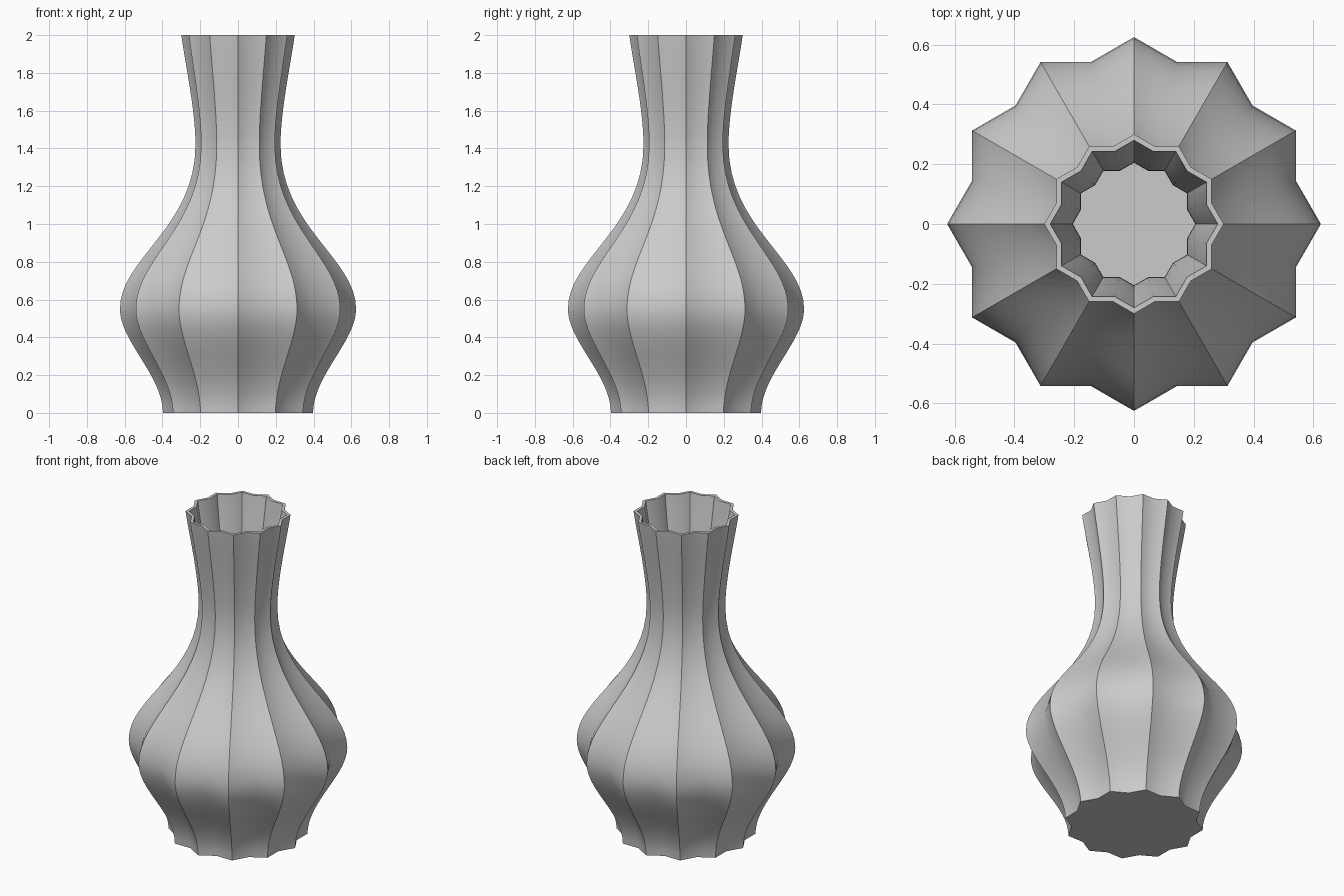
import bpy, bmesh, math
from mathutils import Vector
from mathutils.geometry import interpolate_bezier

cube = bpy.data.objects.get("Cube")
if cube:
    bpy.data.objects.remove(cube, do_unlink=True)

POINTS = 12
WALL = 0.02
VALLEY = math.cos(math.radians(30)) / math.cos(math.radians(15))

# Single clay colour
clay = bpy.data.materials.new("grey_clay")
clay.use_nodes = True
colour = (0.6, 0.6, 0.6, 1)
clay.diffuse_color = colour
clay.node_tree.nodes["Principled BSDF"].inputs["Base Color"].default_value = colour

# Profile as (ridge radius, height): foot, belly, neck, lip
CURVES = [
    ((0.397, 0), (0.40, 0.2), (0.625, 0.38), (0.625, 0.55)),
    ((0.625, 0.55), (0.625, 0.82), (0.225, 0.98), (0.225, 1.42)),
    ((0.225, 1.42), (0.225, 1.6), (0.28, 1.85), (0.30, 2)),
]
outer = []
for a, h1, h2, b in CURVES:
    pts = interpolate_bezier(*[Vector((*p, 0)) for p in (a, h1, h2, b)], 17)
    outer += [(p.x, p.y) for p in pts[(1 if outer else 0):]]

# Inner wall follows the outer one down to the floor
inner = [(r - WALL, z) for r, z in reversed(outer) if z > WALL * 1.5]
inner.append((outer[0][0] - WALL, WALL))

bm = bmesh.new()


def star_ring(radius, z):
    ring = []
    for i in range(POINTS * 2):
        r = radius * (VALLEY if i % 2 else 1)
        a = math.pi * i / POINTS
        ring.append(bm.verts.new((r * math.cos(a), r * math.sin(a), z)))
    return ring


# Walls, lip, base and floor
rings = [star_ring(r, z) for r, z in outer + inner]
for low, high in zip(rings, rings[1:]):
    for i in range(POINTS * 2):
        j = (i + 1) % (POINTS * 2)
        bm.faces.new((low[i], low[j], high[j], high[i]))
bm.faces.new(rings[0][::-1])
bm.faces.new(rings[-1])

mesh = bpy.data.meshes.new("fluted_vase")
bm.to_mesh(mesh)
bm.free()
mesh.materials.append(clay)
vase = bpy.data.objects.new("fluted_vase", mesh)
bpy.context.collection.objects.link(vase)

# Smooth valleys, sharp ridges
bpy.ops.object.select_all(action='DESELECT')
vase.select_set(True)
bpy.context.view_layer.objects.active = vase
bpy.ops.object.shade_smooth_by_angle(angle=math.radians(40))
